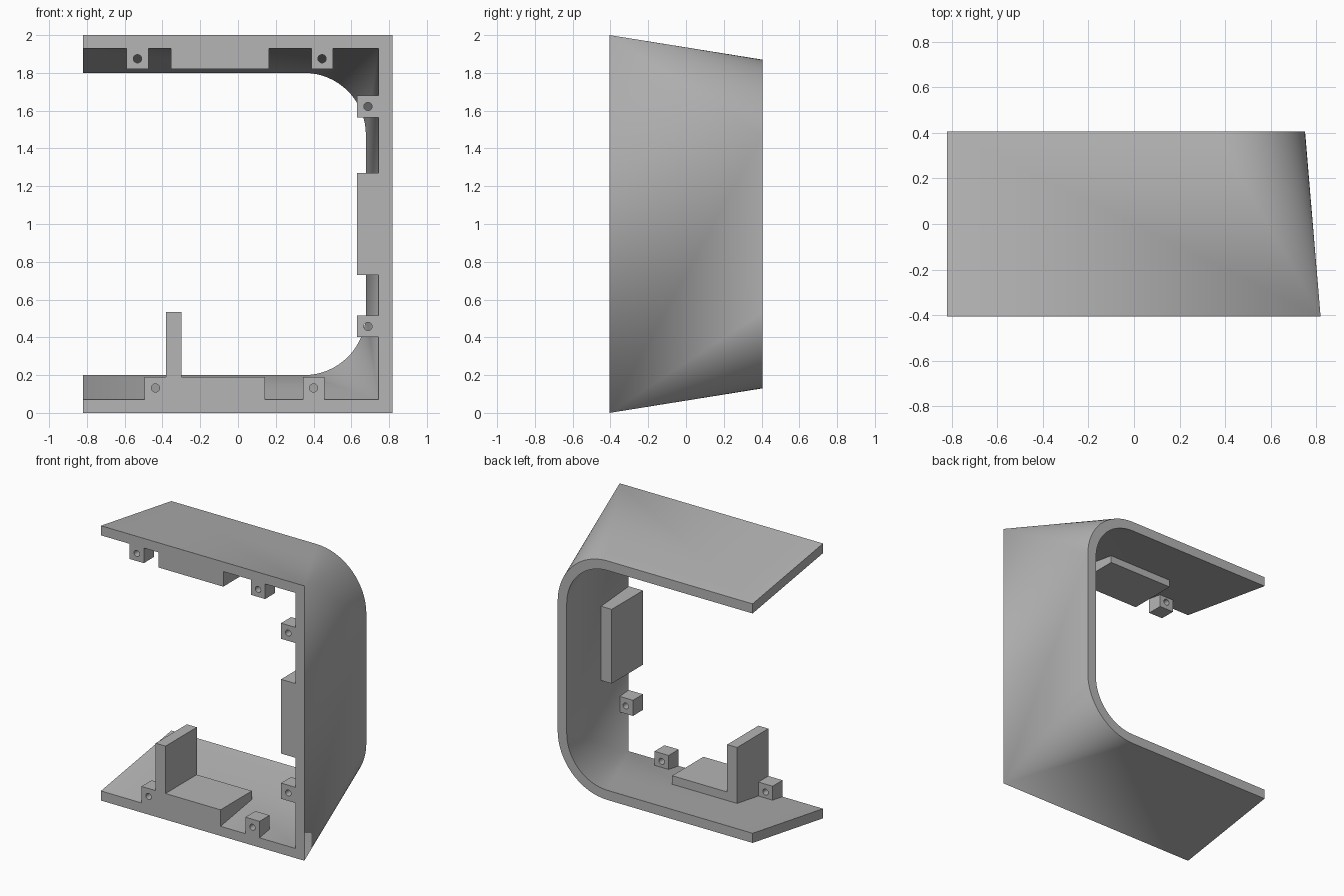
import bpy, bmesh, math

default = bpy.data.objects.get("Cube")
if default:
    bpy.data.objects.remove(default, do_unlink=True)

GREY = (0.46, 0.46, 0.46, 1)
mat = bpy.data.materials.new("plain grey")
mat.use_nodes = True
mat.diffuse_color = GREY
mat.node_tree.nodes["Principled BSDF"].inputs["Base Color"].default_value = GREY

FRONT, BACK, LEFT = -0.405, 0.405, -0.82
ARC_STEPS = 16


def finish(name, bm, smooth=False):
    bmesh.ops.recalc_face_normals(bm, faces=bm.faces)
    mesh = bpy.data.meshes.new(name)
    bm.to_mesh(mesh)
    bm.free()
    mesh.materials.append(mat)
    obj = bpy.data.objects.new(name, mesh)
    bpy.context.collection.objects.link(obj)
    if smooth:
        bpy.ops.object.select_all(action='DESELECT')
        obj.select_set(True)
        bpy.context.view_layer.objects.active = obj
        bpy.ops.object.shade_smooth_by_angle(angle=math.radians(30))
    return obj


def c_profile(right, bottom, y, radius):
    """C-shaped outline, open on one side, symmetric about z = 1."""
    half = [(LEFT, bottom)]
    for i in range(ARC_STEPS + 1):
        a = math.pi / 2 * i / ARC_STEPS
        half.append((right - radius + radius * math.sin(a),
                     bottom + radius - radius * math.cos(a)))
    full = half + [(x, 2 - z) for x, z in reversed(half)]
    return [(x, y, z) for x, z in full]


# Shell: sharp-cornered front rim lofted to a rounded back rim
bm = bmesh.new()
rims = [c_profile(0.818, 0, FRONT, 0), c_profile(0.75, 0.13, BACK, 0.4),
        c_profile(0.677, 0.2, BACK, 0.327), c_profile(0.745, 0.07, FRONT, 0)]
loops = [[bm.verts.new(p) for p in rim] for rim in rims]
for k in range(4):
    a, b = loops[k], loops[(k + 1) % 4]
    for i in range(len(a) - 1):
        bm.faces.new((a[i], a[i + 1], b[i + 1], b[i]))
for end in (0, -1):
    bm.faces.new([loop[end] for loop in loops])
bmesh.ops.remove_doubles(bm, verts=bm.verts, dist=0.0001)
shell = finish("curved_shell", bm, smooth=True)
weighted = shell.modifiers.new("Even shading", 'WEIGHTED_NORMAL')
weighted.keep_sharp = True


def box(name, x0, x1, z0, z1, depth=0.36):
    """Plate starting flush with the front rim."""
    bm = bmesh.new()
    bmesh.ops.create_cube(bm, size=1)
    for v in bm.verts:
        v.co = (x0 if v.co.x < 0 else x1,
                FRONT if v.co.y < 0 else FRONT + depth,
                z0 if v.co.z < 0 else z1)
    finish(name, bm)


def lug(name, x0, x1, z0, z1, hole_x, hole_z, depth=0.115):
    """Small mounting block with a round through hole."""
    bm = bmesh.new()
    square = [(x0, z0), (x1, z0), (x1, z1), (x0, z1)]
    steps = [2 * math.pi * i / 20 for i in range(20)]
    circle = [(hole_x + 0.022 * math.cos(a), hole_z + 0.022 * math.sin(a)) for a in steps]
    for outline in (square, circle):
        vs = [bm.verts.new((x, FRONT, z)) for x, z in outline]
        for i, v in enumerate(vs):
            bm.edges.new((vs[i - 1], v))
    bmesh.ops.triangle_fill(bm, edges=bm.edges[:], use_beauty=True, normal=(0, -1, 0))
    res = bmesh.ops.extrude_face_region(bm, geom=bm.faces[:], use_keep_orig=True)
    moved = [g for g in res["geom"] if isinstance(g, bmesh.types.BMVert)]
    bmesh.ops.translate(bm, verts=moved, vec=(0, depth, 0))
    finish(name, bm, smooth=True)


# Thick plates on the inner walls and the upright post
box("top_plate", -0.355, 0.165, 1.82, 1.93)
box("side_plate", 0.63, 0.745, 0.73, 1.27)
box("bottom_plate", -0.38, 0.143, 0.07, 0.19)
box("upright_post", -0.38, -0.3, 0.19, 0.535)

# Mounting lugs along the front rim
for name, x in (("top_lug_right", -0.532), ("top_lug_left", 0.445)):
    lug(name, x - 0.057, x + 0.057, 1.82, 1.93, x, 1.875)
for name, z in (("side_lug_upper", 1.622), ("side_lug_lower", 0.458)):
    lug(name, 0.63, 0.745, z - 0.057, z + 0.057, 0.688, z)
for name, x in (("bottom_lug_right", -0.437), ("bottom_lug_left", 0.4)):
    lug(name, x - 0.057, x + 0.057, 0.07, 0.19, x, 0.132)
